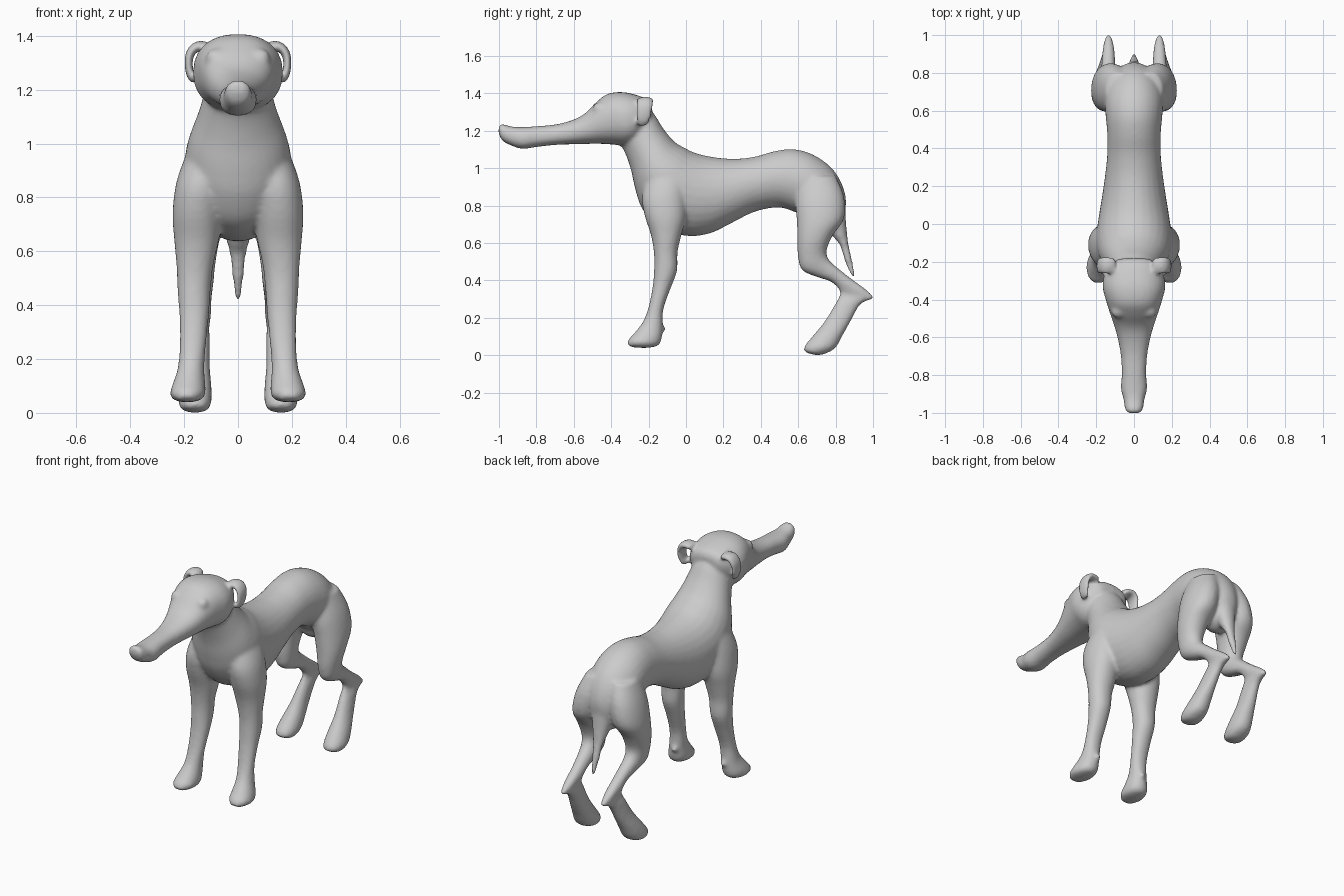
import bpy, bmesh, math
from mathutils import Vector as V, Matrix

bm = bmesh.new()
SEG, SUB = 28, 4


def spline(rows):
    """Catmull-Rom interpolation of rows of numbers."""
    out, n = [], len(rows)
    for i in range(n - 1):
        a, b, c, d = rows[max(i - 1, 0)], rows[i], rows[i + 1], rows[min(i + 2, n - 1)]
        for s in range(SUB):
            t = s / SUB
            out.append([0.5 * (2 * q + (r - p) * t + (2 * p - 5 * q + 4 * r - u) * t ** 2
                               + (3 * q - p - 3 * r + u) * t ** 3)
                        for p, q, r, u in zip(a, b, c, d)])
    return out + [list(rows[-1])]


def skin(rings, power=1.0, sx=1):
    """Skin rings given as (edge point, opposite edge point, half-width vector)."""
    f = lambda v: math.copysign(abs(v) ** power, v)
    loops = []
    for p, q, w in rings:
        loop = []
        for k in range(SEG):
            t = math.tau * k / SEG
            co = (p + q) / 2 + (p - q) / 2 * f(math.sin(t)) + w * f(math.cos(t))
            loop.append(bm.verts.new((co.x * sx, co.y, co.z)))
        loops.append(loop)
    faces = [bm.faces.new((a[k], a[(k + 1) % SEG], b[(k + 1) % SEG], b[k]))
             for a, b in zip(loops, loops[1:]) for k in range(SEG)]
    faces += [bm.faces.new(loops[0][::-1]), bm.faces.new(loops[-1])]
    bmesh.ops.recalc_face_normals(bm, faces=faces)


def profile(rows, power=1.0, sx=1):
    """Rows: y,z of one edge, y,z of the other edge, centre x, half-width."""
    skin([(V((x, a, b)), V((x, c, d)), V((w, 0, 0)))
          for a, b, c, d, x, w in spline(rows)], power, sx)


def ball(pos, r, scale=(1, 1, 1)):
    bmesh.ops.create_uvsphere(bm, u_segments=20, v_segments=12, radius=r,
                              matrix=Matrix.Translation(pos) @ Matrix.Diagonal((*scale, 1)))


# neck and torso: top edge, under edge, half-width
torso = [(-.22, 1.33, -.39, 1.17, .11), (-.17, 1.29, -.335, 1.10, .122),
         (-.12, 1.21, -.297, 1.0, .147), (-.06, 1.14, -.272, .89, .18),
         (0, 1.105, -.238, .79, .197), (.04, 1.085, -.16, .69, .2),
         (.1, 1.068, 0, .638, .185), (.18, 1.055, .13, .652, .168),
         (.27, 1.05, .25, .71, .153), (.37, 1.062, .37, .768, .142),
         (.47, 1.09, .49, .79, .142), (.57, 1.102, .57, .77, .15),
         (.67, 1.077, .63, .74, .155), (.765, 1.015, .66, .7, .148),
         (.825, .935, .68, .66, .13), (.855, .84, .73, .64, .09),
         (.85, .75, .79, .65, .05)]
profile([(a, b, c, d, 0, w) for a, b, c, d, w in torso])

# long head
head = [(-1.0, 1.225, -1.003, 1.19, .028), (-.985, 1.237, -.98, 1.145, .047),
        (-.93, 1.222, -.92, 1.115, .056), (-.87, 1.22, -.87, 1.103, .07),
        (-.79, 1.225, -.8, 1.113, .065), (-.69, 1.235, -.7, 1.124, .07),
        (-.6, 1.26, -.6, 1.128, .088), (-.54, 1.293, -.52, 1.13, .108),
        (-.48, 1.353, -.45, 1.13, .13), (-.42, 1.397, -.38, 1.125, .15),
        (-.34, 1.407, -.32, 1.12, .167), (-.26, 1.39, -.27, 1.14, .155),
        (-.2, 1.365, -.22, 1.2, .12), (-.18, 1.33, -.19, 1.25, .08)]
profile([(a, b, c, d, 0, w) for a, b, c, d, w in head], 0.88)

# tail
profile([(.79, .72, .85, .8, 0, .06), (.785, .64, .857, .7, 0, .05),
         (.822, .59, .868, .6, 0, .032), (.85, .5, .888, .51, 0, .021),
         (.875, .44, .9, .45, 0, .014), (.89, .415, .9, .417, 0, .008)])

front_leg = [(-.2, .98, 0, 1.0, .11, .07), (-.235, .85, 0, .88, .137, .09),
             (-.222, .75, 0, .74, .15, .093), (-.187, .64, -.025, .64, .154, .083),
             (-.172, .55, -.045, .55, .16, .069), (-.17, .47, -.048, .45, .163, .062),
             (-.178, .37, -.085, .35, .163, .055), (-.2, .26, -.122, .24, .168, .049),
             (-.23, .18, -.125, .14, .175, .05), (-.275, .12, -.14, .06, .184, .064),
             (-.307, .085, -.2, .04, .188, .062), (-.315, .06, -.29, .042, .19, .03)]
hind_leg = [(.6, .95, .8, .96, .08, .07), (.585, .83, .845, .85, .11, .09),
            (.592, .72, .845, .73, .135, .09), (.595, .62, .785, .64, .148, .077),
            (.598, .53, .752, .56, .148, .063), (.62, .455, .765, .51, .145, .054),
            (.7, .418, .82, .46, .14, .044), (.77, .395, .89, .405, .136, .037),
            (.815, .355, .965, .35, .135, .034), (.82, .325, 1.005, .305, .135, .027),
            (.8, .28, .935, .275, .138, .034), (.74, .18, .88, .18, .148, .043),
            (.675, .1, .84, .11, .155, .056), (.635, .05, .8, .04, .16, .062),
            (.632, .022, .74, .006, .16, .05), (.66, .008, .7, .0, .16, .02)]
# ear: x, z, front y, back y, half-thickness, angle of thickness
ear = [(.1, 1.355, -.26, -.18, .022, 90), (.15, 1.362, -.265, -.17, .019, 68),
       (.18, 1.33, -.265, -.175, .016, 20), (.182, 1.275, -.265, -.185, .015, -8),
       (.17, 1.24, -.262, -.2, .014, -30), (.16, 1.225, -.25, -.22, .008, -40)]

for sx in (1, -1):
    profile(front_leg, 0.95, sx)
    profile(hind_leg, 0.95, sx)
    skin([(V((x, a, z)), V((x, b, z)),
           V((math.cos(math.radians(g)), 0, math.sin(math.radians(g)))) * t)
          for x, z, a, b, t, g in spline(ear)], 1, sx)
    ball((.083 * sx, -.462, 1.315), .038)                      # eye
    ball((.165 * sx, -.128, .14), .02)                         # dewclaw

mesh = bpy.data.meshes.new("dog_body")
bm.to_mesh(mesh)
bm.free()
dog = bpy.data.objects.new("dog_body", mesh)
bpy.context.collection.objects.link(dog)

# fuse the parts into one skin and soften the joints
fuse = dog.modifiers.new("fuse", 'REMESH')
fuse.mode, fuse.voxel_size, fuse.use_smooth_shade = 'VOXEL', 0.01, True
soft = dog.modifiers.new("soften", 'SMOOTH')
soft.factor, soft.iterations = 0.5, 10
